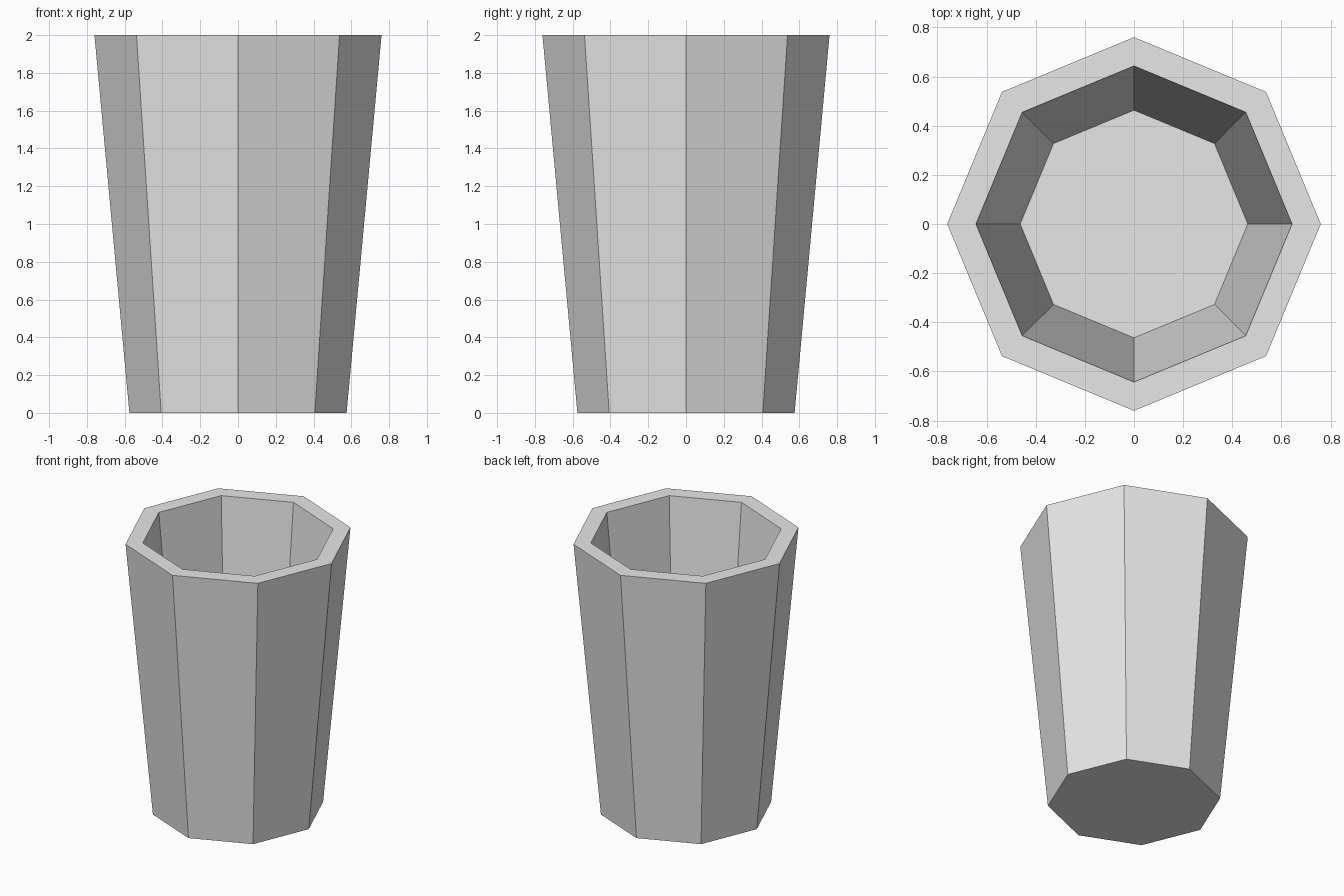
import bpy
import bmesh
from math import cos, sin, tau

default = bpy.data.objects.get("Cube")
if default:
    bpy.data.objects.remove(default, do_unlink=True)

SIDES = 8

# Light grey material
grey = bpy.data.materials.new("light_grey")
grey.use_nodes = True
color = (0.8, 0.8, 0.8, 1)
grey.diffuse_color = color
grey.node_tree.nodes["Principled BSDF"].inputs["Base Color"].default_value = color


def ring(bm, radius, z):
    """Octagonal ring of vertices with corners on the axes."""
    return [bm.verts.new((radius * cos(tau * i / SIDES), radius * sin(tau * i / SIDES), z))
            for i in range(SIDES)]


# Cup profile (radius, height): outer base, outer rim, inner rim, inner floor
profile = [(0.575, 0), (0.76, 2), (0.643, 2), (0.463, 0.08)]

bm = bmesh.new()
rings = [ring(bm, r, z) for r, z in profile]
for low, high in zip(rings, rings[1:]):
    for i in range(SIDES):
        j = (i + 1) % SIDES
        bm.faces.new((low[i], low[j], high[j], high[i]))

# Underside and inner floor
bm.faces.new(rings[0][::-1])
bm.faces.new(rings[-1])
bmesh.ops.recalc_face_normals(bm, faces=bm.faces)

mesh = bpy.data.meshes.new("tapered_cup")
bm.to_mesh(mesh)
bm.free()
mesh.materials.append(grey)
cup = bpy.data.objects.new("tapered_cup", mesh)
bpy.context.collection.objects.link(cup)
